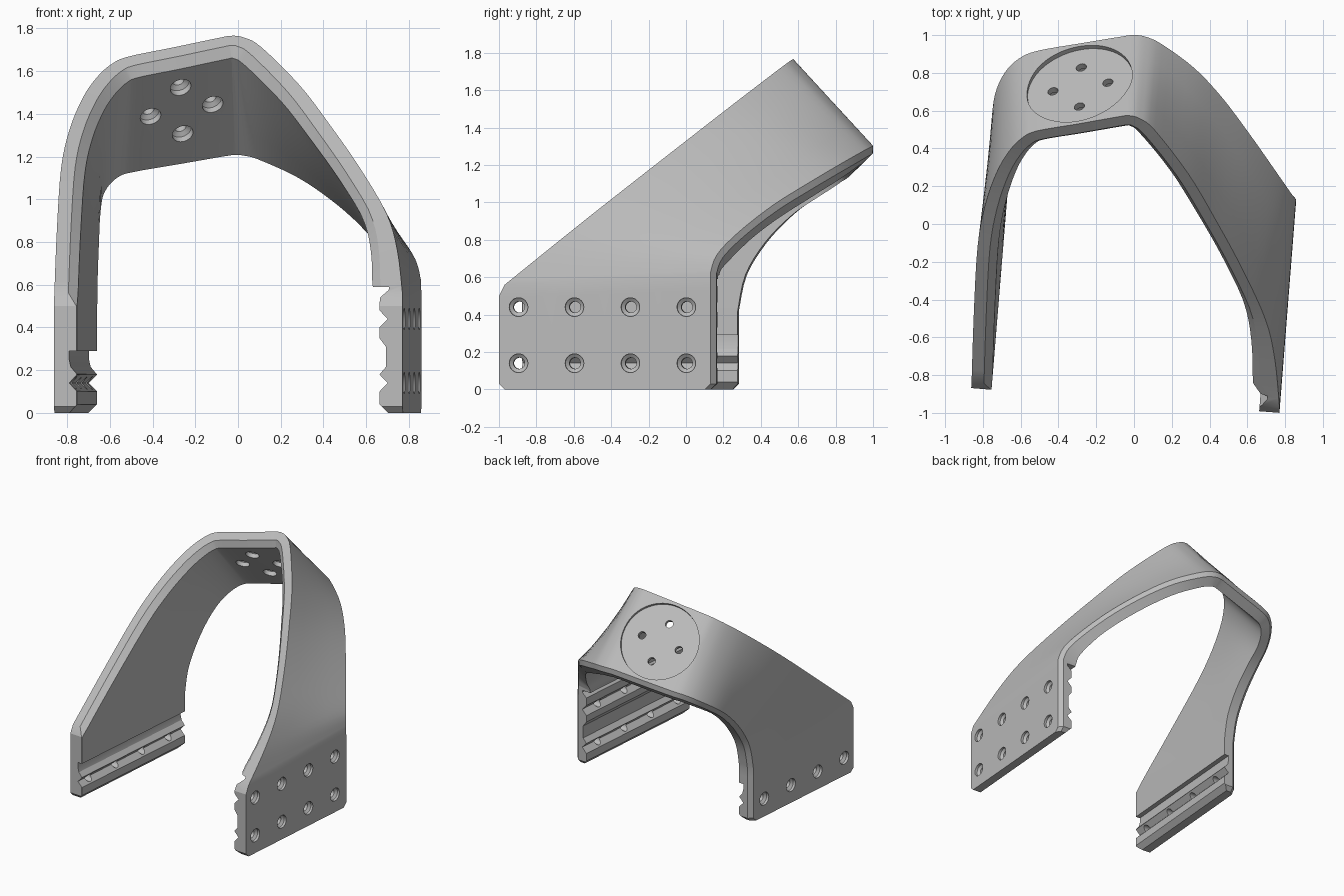
import bpy, bmesh, math
from mathutils import Vector, Matrix

cube = bpy.data.objects.get("Cube")
if cube:
    bpy.data.objects.remove(cube, do_unlink=True)

metal = bpy.data.materials.new("satin_grey")
metal.use_nodes = True
GREY = (0.5, 0.5, 0.5, 1)
metal.diffuse_color = GREY
metal.node_tree.nodes["Principled BSDF"].inputs["Base Color"].default_value = GREY

TURN = Matrix.Rotation(math.radians(-4.6), 4, 'Z')   # the legs are yawed slightly
SN, CS = 0.08, 0.997
OUT_L, OUT_R = -0.788, 0.848                         # outer leg planes before the yaw

# Outer shell guides from right leg over the top to the other leg:
# front edge x, z then back edge x, y, z
GUIDE = [
    (-.86, .56, -.77, .255, .42), (-.848, .86, -.768, .3, .62),
    (-.828, 1.15, -.762, .41, .8), (-.788, 1.33, -.754, .55, .95),
    (-.727, 1.475, -.735, .69, 1.06), (-.662, 1.57, -.685, .8, 1.14),
    (-.594, 1.632, -.61, .875, 1.195), (-.515, 1.668, -.51, .917, 1.223),
    (-.3, 1.712, -.28, .957, 1.262), (-.1, 1.754, -.08, .99, 1.296),
    (-.03, 1.766, -.01, 1, 1.303), (.03, 1.757, .06, .992, 1.298),
    (.11, 1.712, .15, .95, 1.276), (.288, 1.535, .32, .825, 1.205),
    (.428, 1.352, .47, .665, 1.11), (.569, 1.15, .62, .465, .985),
    (.695, .935, .75, .28, .84), (.746, .762, .83, .165, .72),
    (.77, .56, .857, .13, .62)]


def smooth_path(rows, steps):
    """Catmull-Rom through rows of any width."""
    rows = [Vector(r) for r in rows]
    padded = [rows[0]] + rows + [rows[-1]]
    out = []
    for a, b, c, d in zip(padded, padded[1:], padded[2:], padded[3:]):
        for k in range(steps):
            t = k / steps
            out.append(b + (c - a) * (t / 2) + (a * 2 - b * 5 + c * 4 - d) * (t * t / 2)
                       + (b * 3 - a - c * 3 + d) * (t ** 3 / 2))
    return out + [rows[-1]]


def front_point(x, z):
    """Front edge: vertical on the legs, then on one sloping plane."""
    v = max((z - 1.3) / 0.818, -0.935)
    return Vector((x, (v - SN * x) / CS, z))


def finish(name, bm):
    bmesh.ops.recalc_face_normals(bm, faces=bm.faces[:])
    mesh = bpy.data.meshes.new(name)
    bm.to_mesh(mesh)
    bm.free()
    mesh.materials.append(metal)
    obj = bpy.data.objects.new(name, mesh)
    bpy.context.collection.objects.link(obj)
    return obj


def skin(bm, rings):
    """Join closed rings into a capped tube."""
    rings = [[bm.verts.new(p) for p in ring] for ring in rings]
    n = len(rings[0])
    for a, b in zip(rings, rings[1:]):
        for i in range(n):
            j = (i + 1) % n
            bm.faces.new((a[i], a[j], b[j], b[i]))
    bm.faces.new(rings[0][::-1])
    bm.faces.new(rings[-1])


def pin(bm, pos, axis, profile, sides=32):
    """Stepped round cutter along an axis; profile holds (height, radius)."""
    frame = Matrix.Translation(pos) @ axis.to_track_quat('Z', 'Y').to_matrix().to_4x4()
    ring = [(math.cos(2 * math.pi * i / sides), math.sin(2 * math.pi * i / sides))
            for i in range(sides)]
    skin(bm, [[frame @ Vector((r * c, r * s, h)) for c, s in ring] for h, r in profile])


def leg_rows(x_front, x_back, y_back, z_back):
    """Front and back edge points of a leg, from the clipped foot upwards."""
    foot = front_point(x_front, 0)
    heel = Vector((x_back, y_back, 0))
    clip = (heel - foot).normalized() * 0.03
    lift = Vector((0, 0, 0.03))
    return ([foot + clip, foot + lift, front_point(x_front, .5)],
            [heel - clip, heel + lift, Vector((x_back, y_back, z_back))])


# Arched band with both legs
path = smooth_path(GUIDE, 4)
front_a, back_a = leg_rows(-.862, -.77, .255, .36)
front_b, back_b = leg_rows(.77, .859, .13, .54)
front = front_a + [front_point(p[0], p[1]) for p in path] + front_b[::-1]
back = back_a + [Vector(p[2:5]) for p in path] + back_b[::-1]
last = len(front) - 1
ACROSS = [0, .25, .5, .75, 1]
BACK_CUT = 0.03


def on_shell(i, t):
    return front[i].lerp(back[i], t)


def inward(i, t):
    along = on_shell(min(i + 1, last), t) - on_shell(max(i - 1, 0), t)
    return -along.cross(back[i] - front[i]).normalized()


rings = []
for i in range(last + 1):
    e = (back[i] - front[i]).normalized()
    z = front[i].z
    thick = 0.108
    if front[i].x > 0:
        thick += 0.032 * min(max((1 - z) / 0.35, 0), 1)
    cut = 0.042 if z > 0.54 else 0.003
    ring = [on_shell(i, t) for t in ACROSS]
    ring.append(back[i] + (inward(i, 1) + e) * BACK_CUT)
    ring += [on_shell(i, t) + inward(i, t) * thick + e * (cut * (1 - t) + BACK_CUT * t)
             for t in reversed(ACROSS)]
    ring.append(front[i] + inward(i, 0) * (thick - cut))
    rings.append(ring)
bm = bmesh.new()
skin(bm, rings)
bracket = finish("arched_bracket", bm)

# Toothed inner faces of the legs: (depth from outside, height)
LOWER = [(.25, -.05), (.02, -.05), (.108, .04), (.108, .1), (.07, .14), (.108, .18), (.078, .215)]
SHORT = LOWER + [(.07, .25), (.07, .29), (.25, .29)]
TALL = LOWER + [(.078, .31), (.108, .35), (.108, .4), (.07, .44), (.108, .48),
                (.108, .54), (.07, .575), (.07, .59), (.25, .59)]


def teeth(name, outer, side, contour):
    bm = bmesh.new()
    skin(bm, [[TURN @ Vector((outer - side * d, v, z)) for d, z in contour]
              for v in (-1.2, .5)])
    return finish(name, bm)


cutters = [teeth("right_teeth_cutter", OUT_L, -1, SHORT),
           teeth("left_teeth_cutter", OUT_R, 1, TALL)]

# Round recess on the top pad
mid = len(front_a) + 8 * 4
centre = on_shell(mid, .5)
up = -inward(mid, .5)
slope = (back[mid] - front[mid]).normalized()
side = slope.cross(up).normalized()
bm = bmesh.new()
pin(bm, centre, up, [(-.025, .288), (.15, .288)], 64)
cutters.append(finish("recess_cutter", bm))

# Bolt holes in pad and legs
bm = bmesh.new()
for d in (slope, -slope, side, -side):
    pin(bm, centre + d * .15, up, [(-.2, .05), (-.075, .05), (-.06, .028), (.1, .028)])
LEG_PIN = [(-.22, .03), (-.035, .03), (-.02, .05), (.05, .05)]
for outer, sign, heights in ((OUT_L, -1, (.14,)), (OUT_R, 1, (.14, .44))):
    axis = TURN.to_3x3() @ Vector((sign, 0, 0))
    for z in heights:
        for k in range(4):
            pin(bm, TURN @ Vector((outer, -.83 + .3 * k, z)), axis, LEG_PIN)
cutters.append(finish("hole_cutter", bm))

bpy.ops.object.select_all(action='DESELECT')
bpy.context.view_layer.objects.active = bracket
bracket.select_set(True)
for c in cutters:
    c.hide_render = True
    mod = bracket.modifiers.new(c.name, 'BOOLEAN')
    mod.operation = 'DIFFERENCE'
    mod.solver = 'EXACT'
    mod.object = c
    bpy.ops.object.modifier_apply(modifier=mod.name)
for c in cutters:
    bpy.data.objects.remove(c, do_unlink=True)
bpy.ops.object.shade_smooth_by_angle(angle=math.radians(25))
